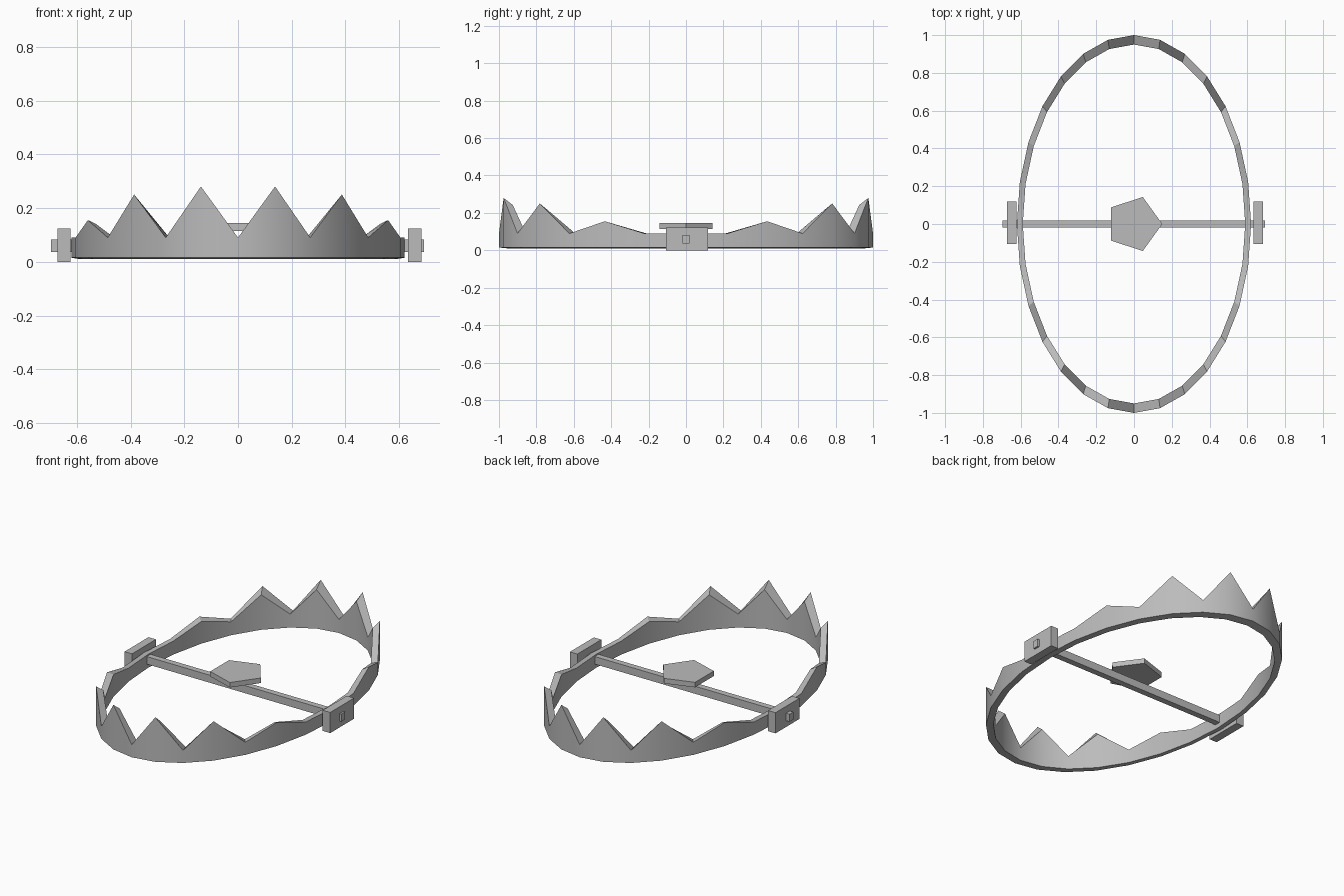
import bpy, bmesh, math

old = bpy.data.objects.get("Cube")
if old:
    bpy.data.objects.remove(old, do_unlink=True)

# Single plain metal colour
metal = bpy.data.materials.new("grey metal")
metal.use_nodes = True
GREY = (0.5, 0.5, 0.5, 1.0)
metal.diffuse_color = GREY
metal.node_tree.nodes["Principled BSDF"].inputs["Base Color"].default_value = GREY


def add_object(name, bm):
    bmesh.ops.recalc_face_normals(bm, faces=bm.faces[:])
    mesh = bpy.data.meshes.new(name)
    bm.to_mesh(mesh)
    bm.free()
    mesh.materials.append(metal)
    obj = bpy.data.objects.new(name, mesh)
    bpy.context.collection.objects.link(obj)
    return obj


def box(name, low, high):
    bm = bmesh.new()
    bmesh.ops.create_cube(bm, size=1)
    for v in bm.verts:
        for i in range(3):
            v.co[i] = low[i] if v.co[i] < 0 else high[i]
    return add_object(name, bm)


# Toothed oval jaw ring: four vertices per station, teeth on every other station
SEGMENTS, RX, RY, INNER, BASE = 28, 0.62, 1.0, 0.95, 0.09
TEETH = {1: 0.28, 3: 0.25, 5: 0.155}    # stations counted from either end of the oval

bm = bmesh.new()
stations = []
for k in range(SEGMENTS):
    a = 2 * math.pi * k / SEGMENTS
    x, y = RX * math.sin(a), RY * math.cos(a)
    step = k % 14
    top = TEETH.get(min(step, 14 - step), BASE)
    inner_top = BASE + 0.8 * (top - BASE)
    stations.append([bm.verts.new(co) for co in (
        (x, y, 0.015), (x, y, top),
        (x * INNER, y * INNER, inner_top), (x * INNER, y * INNER, 0.01))])
for k in range(SEGMENTS):
    p, q = stations[k], stations[(k + 1) % SEGMENTS]
    for i in range(4):
        j = (i + 1) % 4
        bm.faces.new((p[i], p[j], q[j], q[i]))
ring = add_object("toothed_jaw_ring", bm)

bpy.ops.object.select_all(action='DESELECT')
ring.select_set(True)
bpy.context.view_layer.objects.active = ring
bpy.ops.object.shade_smooth_by_angle(angle=math.radians(30))

# Cross bar running through the ring and both hinge blocks
box("cross_bar", (-0.695, -0.018, 0.037), (0.693, 0.018, 0.082))

# Hinge blocks
box("right_hinge_block", (-0.672, -0.107, 0.0), (-0.623, 0.118, 0.123))
box("left_hinge_block", (0.633, -0.107, 0.0), (0.682, 0.118, 0.123))

# Five-sided trigger plate
bm = bmesh.new()
corners = [bm.verts.new((0.15 * math.cos(a), 0.15 * math.sin(a), 0.115))
           for a in (2 * math.pi * i / 5 for i in range(5))]
face = bm.faces.new(corners)
ext = bmesh.ops.extrude_face_region(bm, geom=[face], use_keep_orig=True)
for v in ext["geom"]:
    if isinstance(v, bmesh.types.BMVert):
        v.co.z = 0.145
add_object("trigger_plate", bm)
